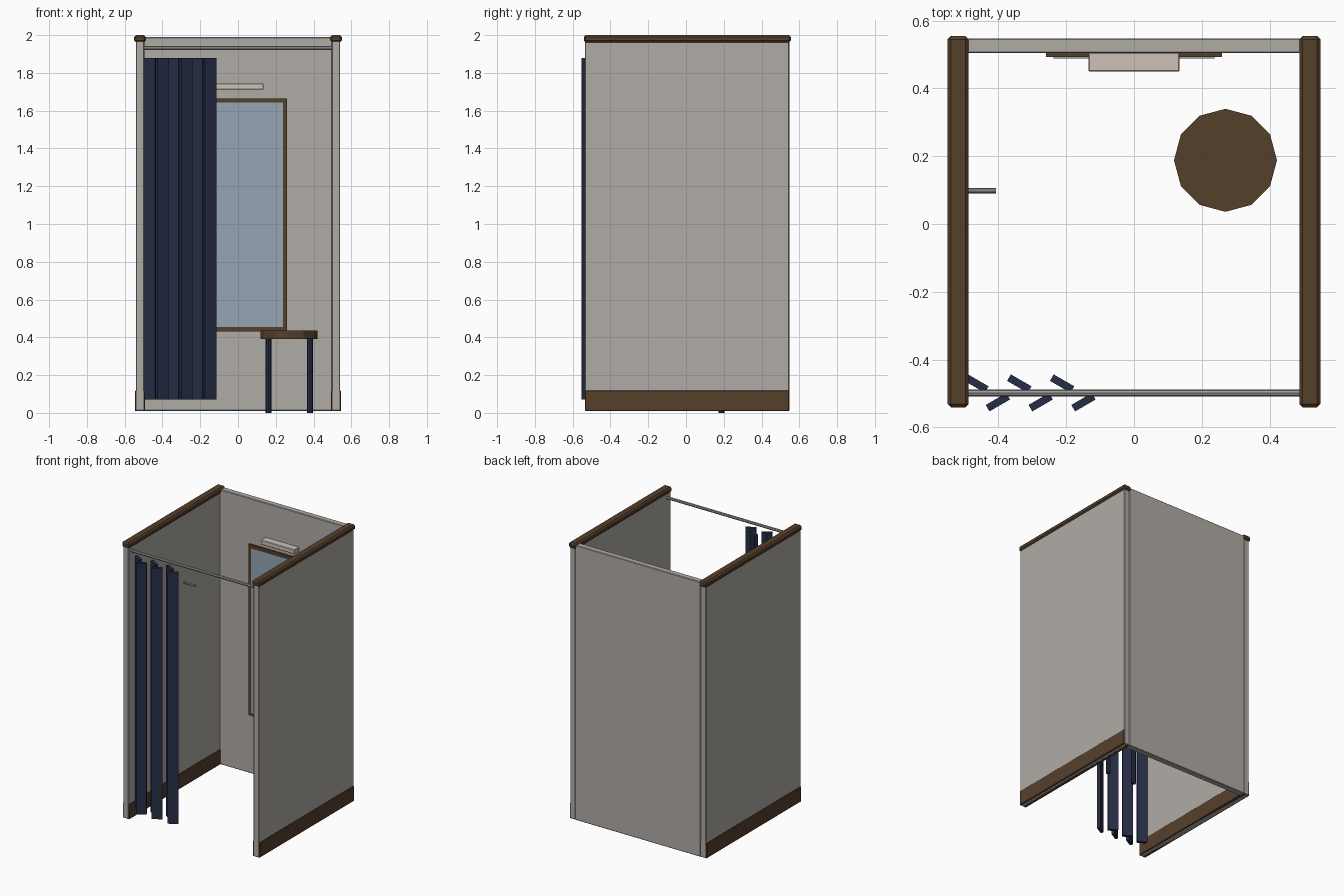
import bpy, math

if "Cube" in bpy.data.objects:
    bpy.data.objects.remove(bpy.data.objects["Cube"])


def mat(name, r, g, b):
    m = bpy.data.materials.new(name)
    m.diffuse_color = (r, g, b, 1)
    m.use_nodes = True
    m.node_tree.nodes["Principled BSDF"].inputs["Base Color"].default_value = m.diffuse_color
    return m


PANEL = mat("warm_grey_panel", 0.434, 0.41, 0.383)
WOOD = mat("dark_wood", 0.093, 0.05, 0.024)
NAVY = mat("navy", 0.019, 0.027, 0.062)
GLASS = mat("mirror_glass", 0.305, 0.376, 0.456)
LAMP = mat("lamp_cream", 0.61, 0.533, 0.474)
METAL = mat("grey_metal", 0.33, 0.33, 0.33)


def box(name, x, y, z, material, bevel=0.0, turn=0.0):
    """Box from (min, max) ranges, optionally chamfered and turned about z."""
    lo, hi = zip(x, y, z)
    bpy.ops.mesh.primitive_cube_add(size=1, location=[(a + b) / 2 for a, b in zip(lo, hi)])
    o = bpy.context.object
    o.name = name
    o.scale = [b - a for a, b in zip(lo, hi)]
    bpy.ops.object.transform_apply(location=False, rotation=False, scale=True)
    o.rotation_euler.z = turn
    o.data.materials.append(material)
    if bevel:
        m = o.modifiers.new("chamfer", "BEVEL")
        m.width, m.segments = bevel, 1
    return o


def rod(name, centre, radius, length, sides, material, along_x=False):
    bpy.ops.mesh.primitive_cylinder_add(vertices=sides, radius=radius, depth=length, location=centre,
                                        rotation=(0, math.pi / 2 if along_x else 0, 0))
    o = bpy.context.object
    o.name = name
    o.data.materials.append(material)
    return o


# side walls with baseboards and top caps
for side, s in (("left", -1), ("right", 1)):
    def span(a, b):
        return tuple(sorted((s * a, s * b)))
    box(side + "_wall", span(0.497, 0.541), (-0.535, 0.546), (0.01, 1.985), PANEL, 0.004)
    box(side + "_baseboard", span(0.492, 0.546), (-0.534, 0.545), (0.01, 0.118), WOOD, 0.003)
    box(side + "_cap", span(0.488, 0.55), (-0.541, 0.555), (1.961, 2.0), WOOD, 0.01)

# back wall
box("back_wall", (-0.5, 0.5), (0.504, 0.548), (0.01, 1.99), PANEL, 0.004)

# mirror and lamp on the back wall
box("mirror_frame", (-0.26, 0.26), (0.493, 0.506), (0.432, 1.664), WOOD)
box("mirror_glass", (-0.237, 0.237), (0.488, 0.494), (0.455, 1.642), GLASS)
box("mirror_lamp", (-0.135, 0.135), (0.45, 0.506), (1.711, 1.743), LAMP, 0.003)

# curtain rail and pleated curtain
rod("curtain_rail", (0, -0.4985, 1.932), 0.0105, 1.0, 8, METAL, True)
for i in range(6):
    x = -0.465 + 0.0632 * i
    y, turn = (-0.471, -30) if i % 2 == 0 else (-0.526, 30)
    box(f"curtain_pleat_{i + 1}", (x - 0.035, x + 0.035), (y - 0.011, y + 0.011),
        (0.072, 1.88), NAVY, 0, math.radians(turn))

# coat hook on the left wall
rod("coat_hook", (-0.455, 0.098, 1.475), 0.008, 0.094, 8, METAL, True)

# stool
rod("stool_seat", (0.27, 0.188, 0.413), 0.152, 0.044, 12, WOOD)
for side, s in (("left", -1), ("right", 1)):
    rod(f"stool_{side}_leg", (0.271 + s * 0.109, 0.187, 0.197), 0.016, 0.394, 8, NAVY)
